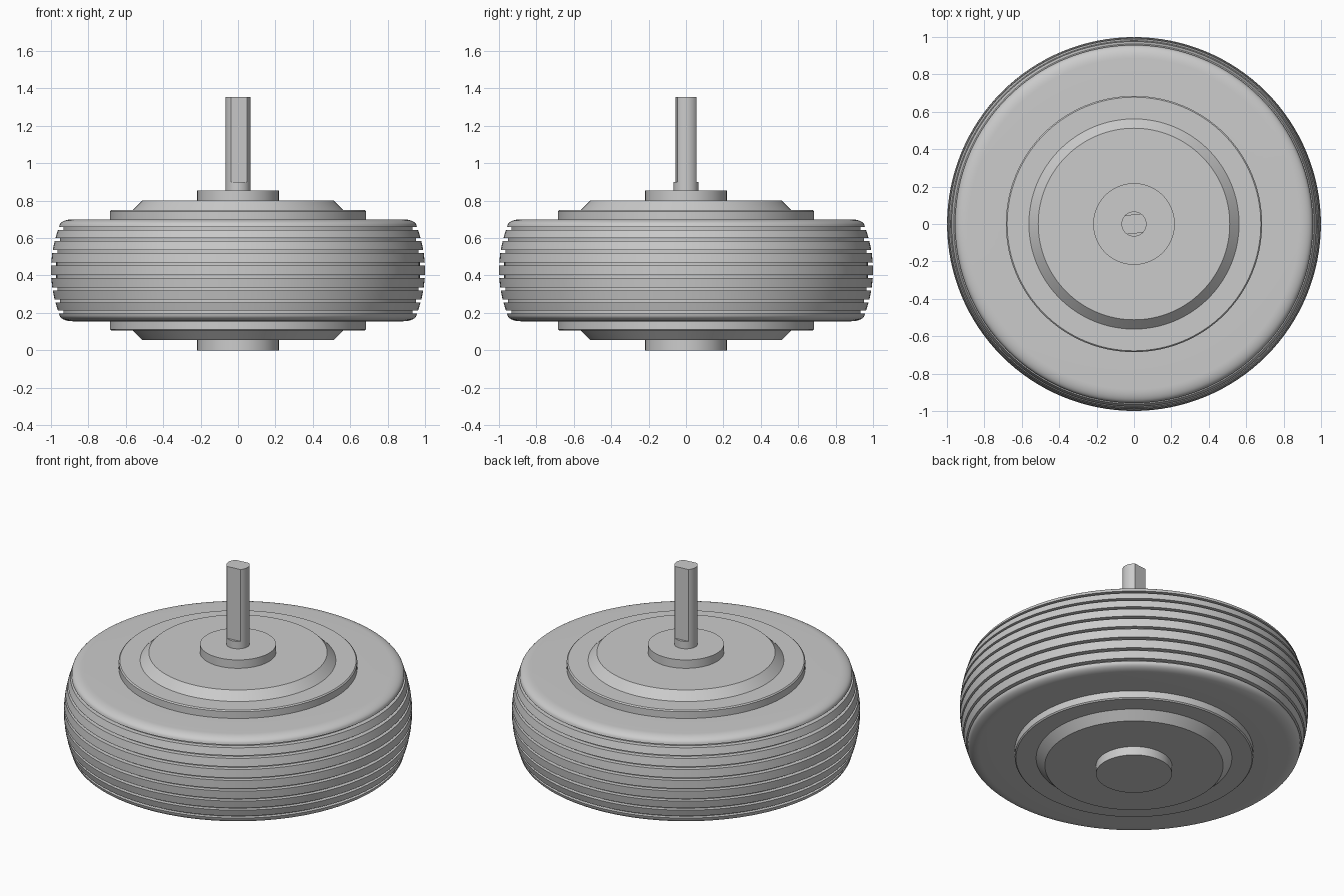
import bpy, bmesh, math

if "Cube" in bpy.data.objects:
    bpy.data.objects.remove(bpy.data.objects["Cube"])

MID = 0.4275      # mid-height of the wheel
SEG = 128


def finish(name, bm):
    bmesh.ops.recalc_face_normals(bm, faces=bm.faces)
    mesh = bpy.data.meshes.new(name)
    bm.to_mesh(mesh)
    bm.free()
    obj = bpy.data.objects.new(name, mesh)
    bpy.context.collection.objects.link(obj)
    bpy.ops.object.select_all(action='DESELECT')
    obj.select_set(True)
    bpy.context.view_layer.objects.active = obj
    bpy.ops.object.shade_smooth_by_angle(angle=math.radians(28))
    return obj


def lathe(name, profile, closed=False):
    """Revolve (radius, z) points about the z axis."""
    bm = bmesh.new()
    verts = [bm.verts.new((r, 0, z)) for r, z in profile]
    edges = [bm.edges.new(p) for p in zip(verts, verts[1:])]
    if closed:
        edges.append(bm.edges.new((verts[-1], verts[0])))
    bmesh.ops.spin(bm, geom=verts + edges, cent=(0, 0, 0), axis=(0, 0, 1),
                   angle=math.tau, steps=SEG, use_merge=False)
    bmesh.ops.remove_doubles(bm, verts=bm.verts, dist=0.0005)
    return finish(name, bm)


def mirrored(half):
    """Complete a profile (height above mid-plane) with its lower half."""
    return [(r, MID + h) for r, h in half] + [(r, MID - h) for r, h in reversed(half)]


def crown(h):
    return 1.0 - 0.8 * h * h


# Tyre: flat sidewall, rounded shoulder, crowned tread with eight grooves
tyre = [(0.66, 0.2725), (0.885, 0.2725)]
r_end, h_end = crown(0.237), 0.237
for i in range(1, 9):
    a = math.pi / 2 * (1 - i / 8)
    tyre.append((0.885 + (r_end - 0.885) * math.cos(a),
                 h_end + (0.2725 - h_end) * math.sin(a)))
for g in (0.224, 0.165, 0.101, 0.034):
    top, bottom = g + 0.008, g - 0.008
    depth = crown(g) - 0.027
    tyre += [(crown(top), top), (depth, top), (depth, bottom), (crown(bottom), bottom)]
lathe("tyre", mirrored(tyre), closed=True)

# Wheel body: stepped rim discs with bevelled covers on both sides
wheel = [(0, 0.3725), (0.512, 0.3725), (0.562, 0.3225), (0.678, 0.3225),
         (0.685, 0.3155), (0.685, 0.26)]
lathe("wheel_body", mirrored(wheel))

# Bearing bosses, top and bottom
for name, z0, z1 in (("upper_boss", 0.80, 0.853), ("lower_boss", 0.055, 0.0)):
    lathe(name, [(0, z0), (0.218, z0), (0.218, z1), (0, z1)])

# Axle: round base, then two flats milled along its length
axle_r, flat, turn = 0.067, 0.051, math.radians(6)
lathe("axle_base", [(0, 0.853), (axle_r, 0.853), (axle_r, 0.90), (0, 0.90)])
bm = bmesh.new()
half = math.asin(flat / axle_r)
angles = [side + half * (2 * i / 16 - 1) for side in (0, math.pi) for i in range(17)]
ring = [bm.verts.new((axle_r * math.cos(a + turn), axle_r * math.sin(a + turn), 0.90))
        for a in angles]
base = bm.faces.new(ring)
ext = bmesh.ops.extrude_face_region(bm, geom=[base], use_keep_orig=True)
bmesh.ops.translate(bm, vec=(0, 0, 0.455),
                    verts=[v for v in ext["geom"] if isinstance(v, bmesh.types.BMVert)])
finish("axle_flats", bm)
